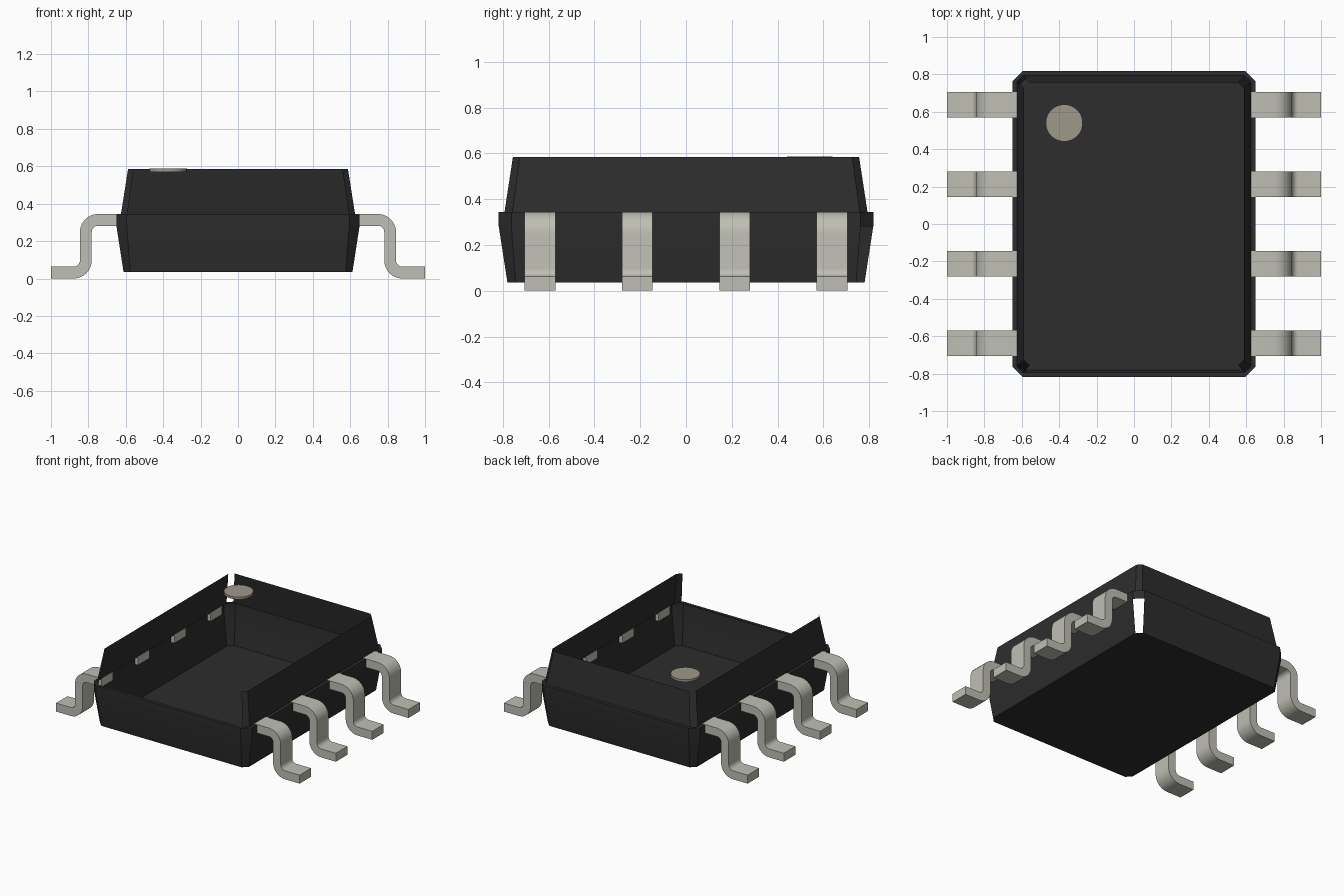
import bpy, bmesh, math

cube = bpy.data.objects.get("Cube")
if cube:
    bpy.data.objects.remove(cube, do_unlink=True)


def material(name, rgb):
    m = bpy.data.materials.new(name)
    m.use_nodes = True
    m.diffuse_color = (*rgb, 1)
    bsdf = next(n for n in m.node_tree.nodes if n.type == 'BSDF_PRINCIPLED')
    bsdf.inputs["Base Color"].default_value = (*rgb, 1)
    return m


BLACK = material("black plastic", (0.026, 0.026, 0.026))
METAL = material("tinned metal", (0.52, 0.52, 0.46))
BEIGE = material("beige mark", (0.34, 0.315, 0.25))


def finish(bm, name, mat):
    mesh = bpy.data.meshes.new(name)
    bm.to_mesh(mesh)
    bm.free()
    mesh.materials.append(mat)
    ob = bpy.data.objects.new(name, mesh)
    bpy.context.collection.objects.link(ob)
    bpy.ops.object.select_all(action='DESELECT')
    ob.select_set(True)
    bpy.context.view_layer.objects.active = ob
    bpy.ops.object.shade_smooth_by_angle(angle=math.radians(30))
    return ob


def octagon(bm, x, y, c, z):
    # Edge i runs from vertex i to i+1: 0 right, 1 back-right corner, 2 back,
    # 3 back-left corner, 4 left, 5 front-left corner, 6 front, 7 front-right corner
    pts = [(x, c - y), (x, y - c), (x - c, y), (c - x, y),
           (-x, y - c), (-x, c - y), (c - x, -y), (x - c, -y)]
    return [bm.verts.new((px, py, z)) for px, py in pts]


def bridge(bm, low, high, skip=()):
    for i in range(8):
        if i not in skip:
            j = (i + 1) % 8
            bm.faces.new((low[i], low[j], high[j], high[i]))


# Body: thin open shell with a floor, a tapered lower wall, a belt, a ledge
# and an upper wall that is open at the front and at one rear corner
bm = bmesh.new()
floor = octagon(bm, 0.612, 0.78, 0.036, 0.036)
belt_low = octagon(bm, 0.65, 0.818, 0.055, 0.281)
belt_top = octagon(bm, 0.65, 0.818, 0.055, 0.343)
wall_low = octagon(bm, 0.626, 0.793, 0.034, 0.343)
wall_top = octagon(bm, 0.588, 0.756, 0.03, 0.585)
bm.faces.new(floor[::-1])
bridge(bm, floor, belt_low, skip=(1,))
bridge(bm, belt_low, belt_top)
bridge(bm, belt_top, wall_low)
bridge(bm, wall_low, wall_top, skip=(3, 6))
finish(bm, "package_body", BLACK)


# Pins: S-shaped strip profile, extruded along y
def arc(cx, cz, r, a0, a1, n=8):
    return [(cx + r * math.cos(math.radians(a0 + (a1 - a0) * k / n)),
             cz + r * math.sin(math.radians(a0 + (a1 - a0) * k / n)))
            for k in range(n + 1)]


R_OUT, R_IN = 0.097, 0.034
TOP = 0.345
upper = (0.748, TOP - R_OUT)
lower = (0.879, R_OUT)
profile = ([(0.625, TOP)] + arc(*upper, R_OUT, 90, 0) + arc(*lower, R_IN, 180, 270)
           + [(1.0, R_OUT - R_IN), (1.0, 0.0)]
           + arc(*lower, R_OUT, 270, 180) + arc(*upper, R_IN, 0, 90)
           + [(0.625, TOP - R_OUT + R_IN)])


def pin(name, side, y, width=0.135):
    bm = bmesh.new()
    face = bm.faces.new([bm.verts.new((side * x, y - width / 2, z)) for x, z in profile])
    ext = bmesh.ops.extrude_face_region(bm, geom=[face])
    moved = [g for g in ext["geom"] if isinstance(g, bmesh.types.BMVert)]
    bmesh.ops.translate(bm, verts=moved, vec=(0, width, 0))
    bmesh.ops.recalc_face_normals(bm, faces=bm.faces)
    finish(bm, name, METAL)


for label, side in (("left", 1), ("right", -1)):
    for n, y in enumerate((-0.638, -0.213, 0.213, 0.638), 1):
        pin(f"{label}_pin_{n}", side, y)

# Round orientation mark
bm = bmesh.new()
bmesh.ops.create_cone(bm, cap_ends=True, segments=48, radius1=0.099, radius2=0.099, depth=0.017)
bmesh.ops.translate(bm, verts=bm.verts, vec=(-0.373, 0.54, 0.5785))
finish(bm, "orientation_mark", BEIGE)
